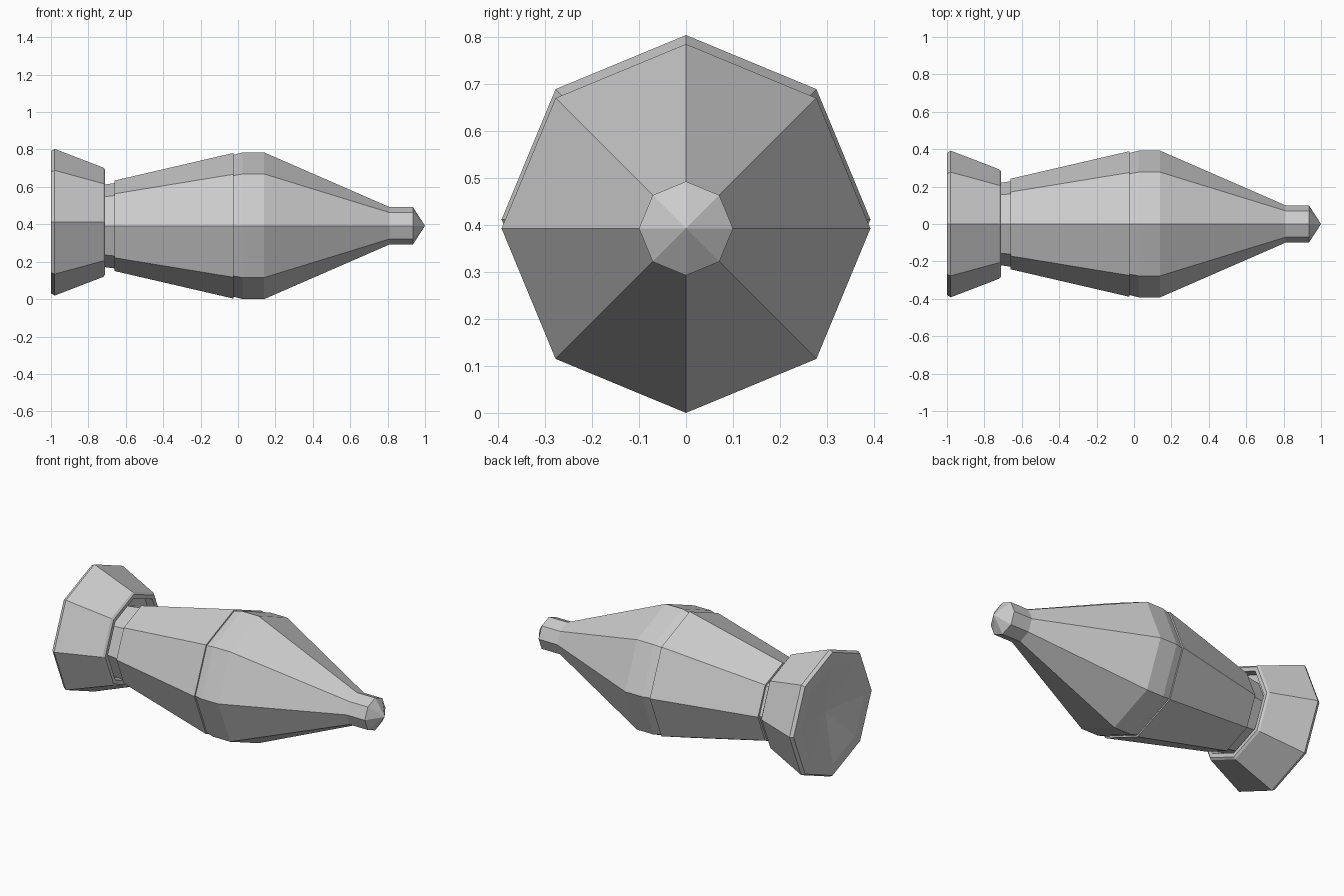
import bpy
import math

SIDES = 8

cube = bpy.data.objects.get("Cube")
if cube:
    bpy.data.objects.remove(cube, do_unlink=True)

grey = bpy.data.materials.new("plain grey")
grey.use_nodes = True
grey.diffuse_color = (0.6, 0.6, 0.6, 1)
bsdf = next(n for n in grey.node_tree.nodes if n.type == 'BSDF_PRINCIPLED')
bsdf.inputs["Base Color"].default_value = (0.6, 0.6, 0.6, 1)


def lathe(name, profile, height):
    """Turn an (x, radius) profile around a lengthwise axis; zero radius closes an end."""
    verts, rings, faces = [], [], []
    for x, r in profile:
        start = len(verts)
        count = SIDES if r > 0 else 1
        for i in range(count):
            a = math.tau * i / SIDES
            verts.append((x, r * math.cos(a), height + r * math.sin(a)))
        rings.append([start + i % count for i in range(SIDES)])
    for a, b in zip(rings, rings[1:]):
        for i in range(SIDES):
            j = (i + 1) % SIDES
            face = dict.fromkeys((a[j], a[i], b[i], b[j]))
            faces.append(list(face))
    mesh = bpy.data.meshes.new(name)
    mesh.from_pydata(verts, [], faces)
    mesh.materials.append(grey)
    mesh.validate()
    obj = bpy.data.objects.new(name, mesh)
    bpy.context.collection.objects.link(obj)
    return obj


# Flared base with a dished end and a recessed socket, slightly off the body axis
lathe("flared_base", [
    (-0.95, 0), (-1.0, 0.31), (-1.0, 0.38), (-0.98, 0.392), (-0.72, 0.292),
    (-0.71, 0.28), (-0.71, 0.255), (-0.76, 0.25), (-0.76, 0)], 0.411)

# Neck set into the base socket
lathe("neck", [(-0.77, 0), (-0.77, 0.213), (-0.66, 0.228), (-0.66, 0)], 0.392)

# Widening rear half of the body
lathe("rear_body", [(-0.66, 0), (-0.66, 0.242), (-0.025, 0.389), (-0.025, 0)], 0.392)

# Tapering front half, narrow nozzle and pointed tip
lathe("front_body", [
    (-0.025, 0), (-0.025, 0.379), (0.025, 0.392), (0.14, 0.392),
    (0.81, 0.1), (0.935, 0.1), (1.0, 0)], 0.392)
